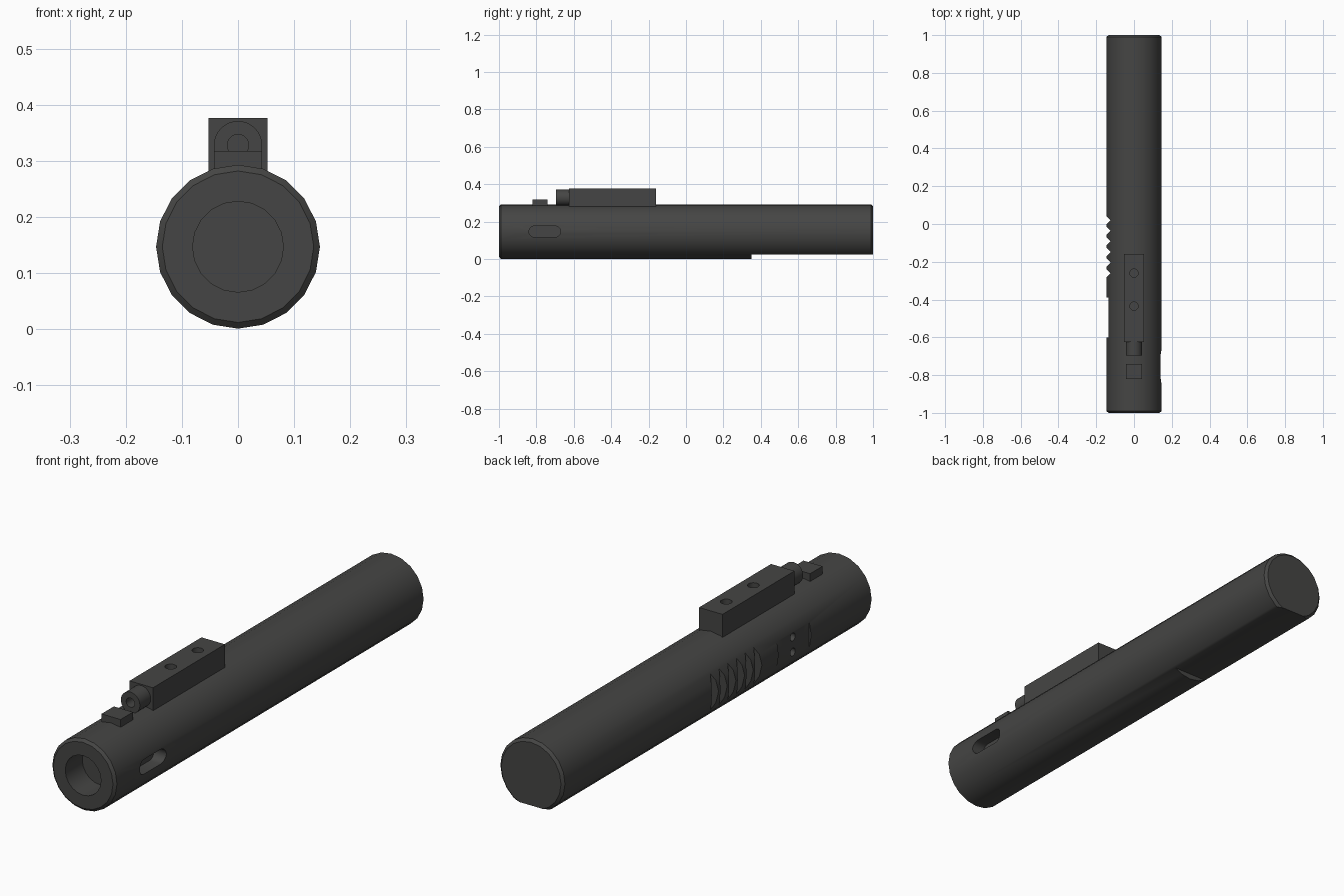
import bpy, bmesh, math

if "Cube" in bpy.data.objects:
    bpy.data.objects.remove(bpy.data.objects["Cube"])

CZ = 0.147          # height of the body axis
R = 0.146           # body radius

dark = bpy.data.materials.new("dark_steel")
dark.diffuse_color = (0.06, 0.06, 0.058, 1)
dark.use_nodes = True
dark.node_tree.nodes["Principled BSDF"].inputs["Base Color"].default_value = dark.diffuse_color


def finish(name, bm, smooth=True):
    bmesh.ops.recalc_face_normals(bm, faces=bm.faces)
    me = bpy.data.meshes.new(name)
    bm.to_mesh(me)
    bm.free()
    ob = bpy.data.objects.new(name, me)
    bpy.context.collection.objects.link(ob)
    me.materials.append(dark)
    return ob


def lathe(name, profile, cz, n):
    """Revolve (y, radius) points around a y-parallel axis, capped at both ends."""
    bm = bmesh.new()
    rings = []
    for y, r in profile:
        rings.append([bm.verts.new((r * math.sin(a), y, cz + r * math.cos(a)))
                      for a in (2 * math.pi * i / n for i in range(n))])
    for a, b in zip(rings, rings[1:]):
        for i in range(n):
            j = (i + 1) % n
            bm.faces.new((a[i], a[j], b[j], b[i]))
    bm.faces.new(rings[0])
    bm.faces.new(rings[-1])
    return finish(name, bm)


def prism(name, outline, offset):
    """Extrude a 3D outline by an offset vector."""
    bm = bmesh.new()
    face = bm.faces.new([bm.verts.new(p) for p in outline])
    ext = bmesh.ops.extrude_face_region(bm, geom=[face])
    bmesh.ops.translate(bm, vec=offset,
                        verts=[v for v in ext["geom"] if isinstance(v, bmesh.types.BMVert)])
    return finish(name, bm)


def box(name, x0, x1, y0, y1, z0, z1):
    return prism(name, [(x0, y0, z0), (x1, y0, z0), (x1, y1, z0), (x0, y1, z0)], (0, 0, z1 - z0))


def circle(u, v, r, n=20):
    return [(u + r * math.cos(2 * math.pi * i / n), v + r * math.sin(2 * math.pi * i / n))
            for i in range(n)]


def cut(target, cutter):
    cutter.hide_render = True
    m = target.modifiers.new("cut", 'BOOLEAN')
    m.operation, m.solver, m.object = 'DIFFERENCE', 'EXACT', cutter
    bpy.context.view_layer.objects.active = target
    bpy.ops.object.modifier_apply(modifier=m.name)
    bpy.data.objects.remove(cutter)


# Main tube with chamfered ends and a blind front bore
body = lathe("carrier_body", [(-0.89, 0.081), (-1, 0.081), (-1, 0.135), (-0.99, R),
                              (0.99, R), (1, 0.135)], CZ, 20)

# Flat along the rear underside
cut(body, box("underside_cutter", -0.3, 0.3, 0.35, 1.2, -0.2, 0.024))

# Rounded slot on the right side
slot = []
for cy, start in ((-0.70, -90), (-0.81, 90)):
    for i in range(9):
        a = math.radians(start + i * 22.5)
        slot.append((0.09, cy + 0.03 * math.cos(a), CZ + 0.03 * math.sin(a)))
cut(body, prism("slot_cutter", slot, (0.2, 0, 0)))

# Flat with two pin holes on the left side
cut(body, box("left_flat_cutter", -0.3, -0.136, -0.60, -0.39, 0, 0.3))
for dz in (-0.031, 0.031):
    hole = [(-0.3, y, z) for y, z in circle(-0.495, CZ + dz, 0.016)]
    cut(body, prism("pin_hole_cutter", hole, (0.19, 0, 0)))

# Row of V-shaped serrations on the left side
for i in range(6):
    y = -0.26 + i * 0.056
    groove = [(-0.124, y, 0), (-0.168, y + 0.044, 0), (-0.168, y - 0.044, 0)]
    cut(body, prism("serration_cutter", groove, (0, 0, 0.3)))

# Top key block with two screw holes
key = box("top_key_block", -0.053, 0.053, -0.625, -0.16, 0.255, 0.376)
for y in (-0.26, -0.435):
    hole = [(x, yy, 0.345) for x, yy in circle(0, y, 0.022)]
    cut(key, prism("screw_hole_cutter", hole, (0, 0, 0.1)))

# Hollow nozzle in front of the key
nozzle = lathe("key_nozzle", [(-0.635, 0.019), (-0.695, 0.019), (-0.695, 0.043),
                              (-0.61, 0.043)], 0.328, 32)

# Small guide block near the front
guide = box("guide_block", -0.043, 0.043, -0.82, -0.74, 0.25, 0.318)

for ob in (body, key, nozzle, guide):
    bpy.ops.object.select_all(action='DESELECT')
    ob.select_set(True)
    bpy.context.view_layer.objects.active = ob
    bpy.ops.object.shade_smooth_by_angle(angle=math.radians(30))
